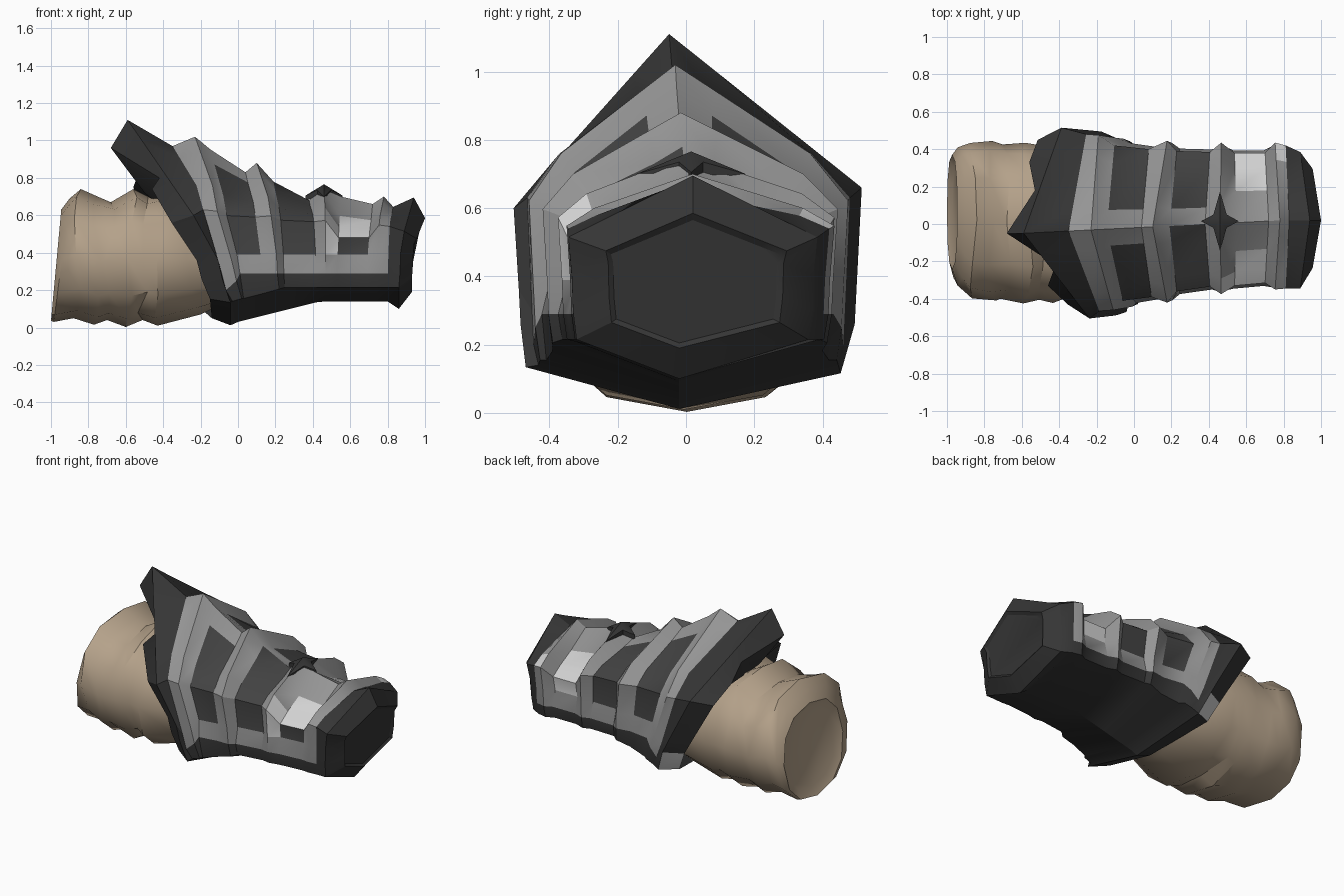
import bpy, bmesh, math, random

if "Cube" in bpy.data.objects:
    bpy.data.objects.remove(bpy.data.objects["Cube"])

random.seed(4)


def material(name, r, g, b):
    m = bpy.data.materials.new(name)
    m.diffuse_color = (r, g, b, 1)
    m.use_nodes = True
    m.node_tree.nodes["Principled BSDF"].inputs["Base Color"].default_value = m.diffuse_color
    return m


BLACK, GREY, DARK, LIGHT = range(4)
plate_mats = [material("black", .036, .036, .036), material("grey", .30, .30, .30),
              material("dark_panel", .055, .055, .055), material("light_grey", .64, .64, .64)]
tan = material("tan_cloth", .46, .36, .255)


def lerp(a, b, t):
    return a + (b - a) * t


def loft(name, rings, mats, rule, angle):
    """Skin closed rings, cap both ends, colour faces by rule(column, row)."""
    bm = bmesh.new()
    vs = [[bm.verts.new(p) for p in r] for r in rings]
    n = len(rings[0])
    for i in range(len(rings) - 1):
        for j in range(n):
            k = (j + 1) % n
            f = bm.faces.new((vs[i][j], vs[i][k], vs[i + 1][k], vs[i + 1][j]))
            f.material_index = rule(i, j)
    for r in (vs[0], vs[-1]):
        bm.faces.new(r)
    finish(name, bm, mats, angle)


def finish(name, bm, mats, angle):
    bmesh.ops.recalc_face_normals(bm, faces=bm.faces)
    me = bpy.data.meshes.new(name)
    bm.to_mesh(me)
    bm.free()
    ob = bpy.data.objects.new(name, me)
    bpy.context.collection.objects.link(ob)
    for m in mats:
        me.materials.append(m)
    bpy.ops.object.select_all(action='DESELECT')
    ob.select_set(True)
    bpy.context.view_layer.objects.active = ob
    bpy.ops.object.shade_smooth_by_angle(angle=math.radians(angle))


def shell_ring(px, pz, sx, wf, wb, tz, ez, cz, bz, bulge=0, inset=0, dxf=0, dxb=0, mf=.23, dz=0):
    """Slanted ring: bottom, front side upwards, peak, back side downwards."""
    py = lerp(-.05, .02, min(1, max(0, (px + .6) / 1.4)))

    def side(s, w, d):
        t = (lerp(px, sx, .64) + d, s * (w - inset), tz - inset * .5 + s * dz)

        def slope(f, up):
            return (lerp(px, t[0], f), lerp(py, t[1], f), lerp(pz, t[2], f) + up)
        base = .93 if s < 0 or not dz else .88
        return [(sx + d * .5, s * w * base, cz - s * dz * .3),
                (lerp(px, sx, .92) + d * .6, s * w * .96, ez),
                (lerp(px, sx, .88) + d * .8, s * (w - inset) * .97, ez + .1), t,
                slope(.78, bulge - inset * .6), slope(mf, bulge * .3 - inset * .4)]
    return ([(sx, -.02, bz)] + side(-1, wf, dxf) + [(px, py, pz)]
            + side(1, wb, dxb)[::-1])


# Flared black rim at the rear
rings = [
    shell_ring(-.50, .72, -.06, .34, .36, .52, .30, .18, .10, dxb=-.12, dz=.03),
    shell_ring(-.68, .96, -.14, .43, .45, .60, .26, .14, .05, dxf=-.02, dxb=-.18, dz=.04),
    shell_ring(-.59, 1.11, -.04, .505, .515, .63, .26, .125, .012, dxb=-.15, dz=.03),
]
# Notch and tooth on each side of the rear rim edge
rings[1][5:7] = [(-.46, -.33, .74), (-.42, -.22, .80)]
rings[1][8:10] = [(-.53, .18, .83), (-.56, .33, .75)]

# Ribbed plate: peak x, peak z, side x, front width, back width, inset
plate = [
    (-.35, .97, .00, .465, .48, 0), (-.23, 1.02, .05, .46, .475, 0),
    (-.145, .95, .05, .44, .45, .03), (.04, .83, .14, .42, .43, .03),
    (.10, .88, .22, .42, .445, 0), (.19, .78, .25, .39, .42, .03),
    (.38, .68, .42, .365, .415, .03), (.46, .755, .47, .375, .435, 0),
    (.55, .70, .53, .36, .41, .03), (.72, .66, .69, .345, .41, .03),
    (.78, .70, .74, .35, .435, 0), (.83, .645, .80, .345, .42, 0),
]
front_lean = [-.06, -.06, -.04, -.01]
back_lean = [-.13, -.14, -.085, -.025]
for i, (px, pz, sx, wf, wb, ins) in enumerate(plate):
    t = i / (len(plate) - 1)
    last_bay = i in (8, 9)
    rings.append(shell_ring(px, pz, sx, wf, wb, .495 if last_bay else lerp(.63, .54, t),
                            (.2, .25)[i] if i < 2 else .29,
                            min(.215, .14 + .3 * sx), min(.14, .03 + .25 * sx),
                            lerp(.055, .015, t), ins,
                            front_lean[i] if i < 4 else 0, back_lean[i] if i < 4 else 0,
                            .45 if last_bay else .23))
# Black end collar with a recessed end cap
rings += [
    shell_ring(.94, .695, .86, .345, .385, .515, .30, .215, .10),
    shell_ring(1.0, .585, .93, .235, .295, .475, .34, .265, .19),
    shell_ring(.985, .565, .92, .22, .275, .465, .34, .275, .205),
]


def shell_colour(i, j):
    row = min(j, 13 - j)
    if (i, j) == (1, 12):                      # light patch under the rear rim
        return LIGHT
    if i < 3 or i > 13 or row < 2:
        return BLACK
    if i in (5, 8) and 3 <= row <= 5:          # dark window bays
        return DARK
    if i == 8 and j == 6:                      # front middle bay reaches the ridge
        return DARK
    if i == 11 and row in (3, 4, 5):           # light bay with dark lower strip
        return DARK if j == 3 else LIGHT
    if i == 10 and j in (3, 4):                # light accent beside the rib
        return LIGHT
    if (i, j) == (13, 9):                      # light accent beside the collar
        return LIGHT
    return GREY


loft("armour_shell", rings, plate_mats, shell_colour, 28)

# Four-pointed dark stud on the middle rib
bm = bmesh.new()
cx, cy = .46, .015
top = bm.verts.new((cx, cy, .766))
rim = []
for k in range(8):
    a = k * math.pi / 4
    r = (.05 if k % 2 else (.10 if k % 4 == 0 else .16))
    z = .735 if k % 2 else (.705 if k % 4 == 0 else .70)
    rim.append(bm.verts.new((cx + r * math.cos(a), cy + r * math.sin(a), z)))
for k in range(8):
    bm.faces.new((top, rim[k], rim[(k + 1) % 8]))
base = bmesh.ops.extrude_face_region(bm, geom=list(bm.faces))["geom"]
for v in base:
    if isinstance(v, bmesh.types.BMVert):
        v.co.z -= .03
finish("rib_stud", bm, [plate_mats[BLACK]], 28)

# Wrinkled cloth sleeve: bottom x, top x, low z, high z, front y, back y
sleeve = [
    (-.97, -.92, .09, .58, -.19, .33), (-1.0, -.945, .035, .63, -.24, .37),
    (-.985, -.90, .03, .69, -.33, .41), (-.88, -.84, .05, .74, -.40, .44),
    (-.77, -.75, .015, .70, -.42, .445), (-.70, -.68, .04, .67, -.41, .43),
    (-.60, -.56, .003, .74, -.43, .435), (-.51, -.48, .04, .70, -.41, .42),
    (-.43, -.40, .01, .72, -.43, .42), (-.20, -.30, .07, .66, -.37, .38),
    (-.05, -.10, .14, .56, -.32, .33),
]
cloth = []
for i, (xb, xt, z0, z1, y0, y1) in enumerate(sleeve):
    ring = []
    for k in range(12):
        a = math.tau * k / 12
        c, s = (math.copysign(abs(v) ** .87, v) for v in (math.cos(a), math.sin(a)))
        wob = random.uniform(-.03, .03) if i > 2 and abs(s) < .95 else 0
        ring.append((lerp(xb, xt, (s + 1) / 2) + wob,
                     (y0 + y1) / 2 + c * (y1 - y0) / 2 * (1 - abs(wob)),
                     (z0 + z1) / 2 + s * (z1 - z0) / 2))
    cloth.append(ring)
loft("cloth_sleeve", cloth, [tan], lambda i, j: 0, 40)
